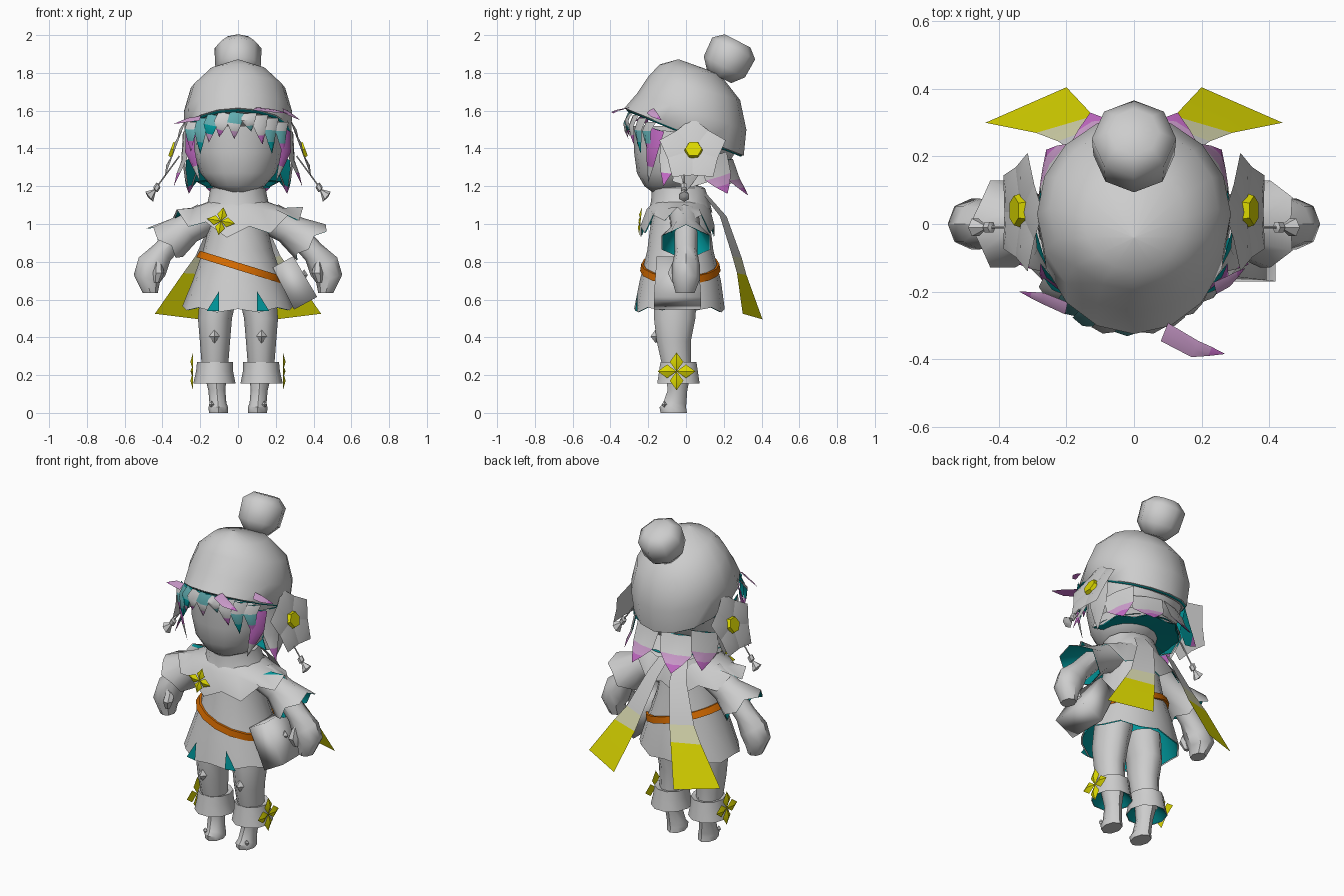
import bpy, bmesh, math
from mathutils import Vector as V

if "Cube" in bpy.data.objects:
    bpy.data.objects.remove(bpy.data.objects["Cube"])

def mat(name, r, g, b):
    m = bpy.data.materials.new(name)
    m.diffuse_color = (r, g, b, 1)
    m.use_nodes = True
    m.node_tree.nodes["Principled BSDF"].inputs["Base Color"].default_value = m.diffuse_color
    return m
GREY, TEAL, SOFT, YELLOW, PALE, PINK, LILAC, ORANGE = [
    mat("light_grey", .61, .61, .61), mat("teal", .0, .31, .33), mat("soft_teal", .12, .42, .44),
    mat("yellow", .71, .68, .0), mat("pale_yellow", .68, .68, .42), mat("violet_pink", .53, .14, .54),
    mat("pale_lilac", .6, .33, .6), mat("orange", .68, .15, .0)]

def build(name, verts, faces, mats, angle=45):
    """Mesh object; mats gives one material per face."""
    me = bpy.data.meshes.new(name)
    me.from_pydata([tuple(v) for v in verts], [], faces)
    used = list(dict.fromkeys(mats))
    for m in used:
        me.materials.append(m)
    for p, m in zip(me.polygons, mats):
        p.material_index = used.index(m)
    bm = bmesh.new()
    bm.from_mesh(me)
    bmesh.ops.remove_doubles(bm, verts=bm.verts, dist=1e-5)
    bmesh.ops.recalc_face_normals(bm, faces=bm.faces)
    bm.to_mesh(me)
    bm.free()
    ob = bpy.data.objects.new(name, me)
    bpy.context.collection.objects.link(ob)
    bpy.ops.object.select_all(action='DESELECT')
    ob.select_set(True)
    bpy.context.view_layer.objects.active = ob
    bpy.ops.object.shade_smooth_by_angle(angle=math.radians(angle))
    return ob

def loft(name, rings, n=12, bands=None, caps=True, zig=0, arc=(0, 360), lining=None, angle=45):
    """Rings: x, y, z, radius u, radius v, roll about y, tilt about x, saddle lift."""
    full = arc[1] - arc[0] == 360
    cols = n if full else n + 1
    vs, fs, ms = [], [], []
    for i, r in enumerate(rings):
        x, y, z, ru, rv, a, t, k = tuple(r) + (0,) * (8 - len(r))
        u, v = V((math.cos(a), 0, math.sin(a))), V((0, math.cos(t), math.sin(t)))
        down = V((math.sin(a), 0, -math.cos(a)))
        for j in range(cols):
            w = math.radians(arc[0] + (arc[1] - arc[0]) * j / n)
            p = V((x, y, z)) + u * ru * math.cos(w) + v * rv * math.sin(w)
            p.z += k * math.cos(w) ** 2
            if zig and i == len(rings) - 1 and j % 2:
                p += down * zig
            vs.append(p)
    for i in range(len(rings) - 1):
        for j in range(n):
            q = (j + 1) % cols
            fs.append((i * cols + j, i * cols + q, (i + 1) * cols + q, (i + 1) * cols + j))
            ms.append(bands[i] if bands else GREY)
    if caps and full:
        fs += [tuple(range(cols)), tuple(range((len(rings) - 1) * cols, len(rings) * cols))]
        ms += [bands[0] if bands else GREY, bands[-1] if bands else GREY]
    if lining:
        inner = [r[:3] + (r[3] * .97, r[4] * .97) + r[5:] for r in rings]
        loft(name + "_lining", inner, n, [lining] * len(rings), False, zig, arc)
    return build(name, vs, fs, ms, angle)

def flower(name, c, u, v, n, count, r, w, h, m, start=90, wide=.55):
    """Ring of folded diamond petals."""
    c, u, v, n = V(c), V(u).normalized(), V(v).normalized(), V(n).normalized()
    vs, fs = [], []
    for i in range(count):
        t = math.radians(start + 360 * i / count)
        d, s = u * math.cos(t) + v * math.sin(t), v * math.cos(t) - u * math.sin(t)
        b = len(vs)
        vs += [c, c + d * r * wide + s * w, c + d * r, c + d * r * wide - s * w, c + d * r * wide + n * h]
        fs += [(b + e, b + (e + 1) % 4, b + 4) for e in range(4)] + [(b, b + 3, b + 2, b + 1)]
    build(name, vs, fs, [m] * len(fs), 35)

def lock(name, root, mid, tip, w, out, mats, ridge=.012, back=TEAL):
    """Pointed hair lock with a raised centre, a lined back and a coloured tip."""
    root, mid, tip, out = V(root), V(mid), V(tip), V(out).normalized()
    side = (tip - root).cross(out).normalized()
    vs = []
    for p, k in ((root, 1), (mid, .9), (mid.lerp(tip, .5), .5)):
        vs += [p - side * w * k, p + out * ridge, p + side * w * k]
    vs.append(tip)
    fs = [(0, 1, 4, 3), (1, 2, 5, 4), (3, 4, 7, 6), (4, 5, 8, 7), (6, 7, 9), (7, 8, 9), (0, 3, 5, 2), (3, 6, 8, 5), (6, 9, 8)]
    build(name, vs, fs, [mats[i // 2] for i in range(6)] + [back, back, mats[2]], 50)

def gem(name, c, r, h, m=GREY):
    x, y, z = c
    loft(name, [(x, y, z - h, .001, .001), (x, y, z, r, r), (x, y, z + h, .001, .001)], 4, [m] * 2, angle=20)

# Head, cap and bun
loft("head", [(0, -.11, 1.17, .07, .07), (0, -.08, 1.2, .14, .14), (0, -.06, 1.27, .2, .2),
              (0, -.04, 1.38, .235, .235), (0, -.03, 1.52, .24, .25)], 16)
loft("cap", [(0, -.01, 1.48, .275, .31, 0, -.38), (0, -.01, 1.488, .282, .34, 0, -.38), (0, .03, 1.595, .287, .305, 0, -.32),
             (0, .045, 1.72, .25, .25, 0, -.26), (0, .02, 1.82, .15, .16, 0, -.16), (0, -.04, 1.872, .001, .001)], 16, angle=60)
loft("cap_lining", [(0, -.01, 1.476, .272, .32, 0, -.38), (0, -.01, 1.484, .28, .335, 0, -.38)], 16, [TEAL], False)
loft("bun", [(0, .23 + .45 * d, 1.885 + .89 * d, r, r * 1.02, 0, -.47) for d, r in
             ((-.12, .07), (-.06, .12), (.05, .125), (.095, .075))], 8, angle=60)

# Back hair with a coloured underside
loft("back_hair", [(0, .0, 1.46, .265, .29), (0, 0, 1.36, .255, .25), (0, -.01, 1.29, .22, .215), (0, 0, 1.225, .25, .275)],
     10, None, False, .03, (-15, 195), TEAL)
loft("hair_underside", [(0, 0, 1.222, .245, .27), (0, -.03, 1.245, .1, .1)], 10, [TEAL], False, 0, (-15, 195))

# Fringe: root x, tip x, tip z, colours from root to tip
for i, (a, b, z, ms) in enumerate((
        (-.235, -.25, 1.38, (GREY, SOFT, PINK)), (-.18, -.2, 1.37, (SOFT, SOFT, TEAL)),
        (-.12, -.155, 1.43, (SOFT, TEAL, LILAC)), (-.06, -.1, 1.46, (GREY, GREY, PINK)),
        (0, -.02, 1.45, (SOFT, GREY, LILAC)), (.06, .07, 1.49, (GREY, GREY, SOFT)),
        (.12, .13, 1.42, (GREY, GREY, PINK)), (.18, .18, 1.37, (GREY, SOFT, TEAL)), (.235, .24, 1.36, (GREY, SOFT, PINK)))):
    y = -.295 + 2 * a * a
    lock(f"fringe_{i}", (a, y, 1.59 - .9 * a * a), ((a + b) / 2 - .01, y - .025, 1.6 * .55 + z * .45), (b, y - .01, z), .042,
         (a, -.3, 0), ms)
for s in (-1, 1):
    # Side locks framing the face
    lock("cheek_lock", (s * .25, -.15, 1.5), (s * .255, -.18, 1.39), (s * .2, -.2, 1.22), .045, (s, -.8, 0), (PINK, PINK, GREY))
    lock("side_lock", (s * .275, -.07, 1.49), (s * .285, -.09, 1.34), (s * .34, -.12, 1.2), .06, (s, -.3, 0), (GREY, GREY, PINK))
    lock("ear_lock", (s * .275, .03, 1.47), (s * .28, .03, 1.32), (s * .26, .0, 1.17), .08, (s, 0, 0), (GREY,) * 3)
    lock("back_lock", (s * .23, .14, 1.36), (s * .24, .17, 1.25), (s * .26, .22, 1.16), .09, (s, .6, 0), (GREY, LILAC, PINK))
    lock("nape_lock", (s * .1, .215, 1.34), (s * .11, .255, 1.235), (s * .13, .33, 1.15), .1, (s * .35, 1, 0), (GREY, LILAC, PINK))
# Loose tufts
lock("right_tuft", (.09, -.32, 1.61), (.18, -.37, 1.6), (.27, -.385, 1.585), .03, (0, -.3, 1), (LILAC, LILAC, PINK), .004, PINK)
lock("left_tuft", (-.2, -.25, 1.56), (-.27, -.22, 1.55), (-.34, -.2, 1.53), .022, (-.3, -.5, .8), (LILAC, LILAC, PINK), .004, PINK)
lock("lower_tuft", (.24, -.19, 1.6), (.28, -.17, 1.58), (.33, -.13, 1.55), .022, (.4, -.5, .8), (LILAC, LILAC, PINK), .004, PINK)

# Cowl, cape, coat
loft("cowl", [(0, -.03, 1.06, .2, .17), (0, -.03, 1.12, .16, .155), (0, -.04, 1.19, .145, .14), (0, -.04, 1.2, .125, .12),
              (0, -.04, 1.15, .1, .1)], 12, None, False)
loft("neck", [(0, -.03, 1.1, .08, .08), (0, -.05, 1.22, .08, .08)], 10)
loft("cape", [(0, -.03, 1.12, .15, .14), (0, -.04, 1.08, .25, .17, 0, 0, .005), (0, -.045, .985, .345, .2, 0, 0, .105)],
     18, None, False, .06, lining=TEAL)
loft("coat", [(0, -.03, 1.12, .13, .13), (0, -.03, .98, .155, .16), (0, -.03, .86, .185, .175),
              (0, -.03, .7, .24, .215), (0, -.035, .55, .295, .24, 0, 0, .015)], 16, None, False, .02, lining=TEAL)
for s in (-1, 1):
    build("coat_slit", [(s * .1, -.269, .54), (s * .165, -.256, .54), (s * .1, -.256, .645)], [(0, 1, 2)], [TEAL])

# Slanted belt and pouch
dx, dz = .006, .018
loft("belt", [(.02 - dx, -.03, .77 - dz, .225, .195, -.3), (.02 - dx, -.03, .77 - dz, .246, .213, -.3),
              (.02 + dx, -.03, .77 + dz, .238, .207, -.3), (.02 + dx, -.03, .77 + dz, .22, .195, -.3)], 16, [ORANGE] * 3, False)
box = [V((x * .07 * k, y * .125 * k, z * .125)) for z, k in ((-1, 1), (1, .88)) for x, y in ((-1, -1), (1, -1), (1, 1), (-1, 1))]
pouch = build("pouch", box, [(0, 1, 2, 3), (4, 5, 6, 7)] + [(i, (i + 1) % 4, 4 + (i + 1) % 4, 4 + i) for i in range(4)], [GREY] * 6, 100)
pouch.location, pouch.rotation_euler = (.298, -.045, .69), (0, -.5, 0)
gem("pouch_clasp", (.35, -.05, .73), .02, .028)

for s in (-1, 1):
    q = s * math.pi / 4
    # Arm, sleeve, hand
    loft("sleeve", [(s * .15, -.01, 1.04, .09, .08, q), (s * .28, 0, .97, .088, .08, q), (s * .378, 0, .912, .122, .135, q)],
         10, None, False, .03, lining=TEAL)
    loft("arm", [(s * .3, 0, .96, .06, .06, q), (s * .4, 0, .85, .06, .06, q), (s * .455, 0, .775, .085, .075, s * .6),
                 (s * .483, 0, .71, .072, .075, s * .3), (s * .465, -.005, .635, .04, .05, 0)], 8)
    loft("thumb", [(s * .42, -.04, .8, .03, .03, q), (s * .42, -.07, .74, .03, .03), (s * .43, -.06, .69, .015, .015)], 6)
    # Leg, boot cuff, foot
    loft("leg", [(s * .1, -.055, .64, .1, .12), (s * .122, -.06, .5, .09, .115), (s * .122, -.065, .38, .08, .095),
                 (s * .122, -.05, .25, .07, .08)], 10)
    loft("boot_cuff", [(s * .122, -.04, .262, .065, .07), (s * .122, -.04, .27, .095, .1), (s * .124, -.04, .22, .098, .108),
                       (s * .125, -.04, .155, .112, .118)], 10, None, False)
    loft("boot_lining", [(s * .125, -.04, .157, .109, .115), (s * .122, -.04, .2, .06, .065)], 10, [TEAL], False)
    loft("foot", [(s * .122, -.04, .24, .065, .07), (s * .112, -.045, .12, .045, .052), (s * .106, -.06, .05, .045, .062),
                  (s * .104, -.07, .03, .052, .07), (s * .104, -.065, 0, .05, .07)], 8)
    gem("knee_gem", (s * .125, -.16, .405), .028, .036)
    gem("shoe_gem", (s * .14, -.115, .045), .014, .018)
    flower("boot_flower", (s * .238, -.05, .22), (0, 1, 0), (0, 0, 1), (s, 0, 0), 4, .1, .036, .014, YELLOW, wide=.5)
    # Ear flower with a flat six-sided centre
    v, n = V((-s * .35, 0, .94)), V((s * .94, 0, .35))
    flower("ear_flower", (s * .335, .035, 1.39), (0, 1, 0), v, n, 5, .185, .085, .015, GREY, 90, .6)
    disc = [V((s * .335, .04, 1.39)) + n * h + (V((0, math.cos(k * math.pi / 3), 0)) + v * math.sin(k * math.pi / 3)) * r
            for h, r in ((0, .05), (.022, .044)) for k in range(6)]
    build("flower_centre", disc, [tuple(range(6, 12))] + [(k, (k + 1) % 6, 6 + (k + 1) % 6, 6 + k) for k in range(6)], [YELLOW] * 7)
    # Tassel
    t = s * .9
    loft("tassel", [(s * .31, -.01, 1.36, .004, .004, t), (s * .42, -.01, 1.21, .004, .004, t), (s * .422, -.01, 1.205, .018, .018, t),
                    (s * .437, -.01, 1.182, .018, .018, t), (s * .44, -.01, 1.178, .007, .007, t),
                    (s * .47, -.01, 1.145, .034, .03, t), (s * .475, -.01, 1.14, .005, .005, t)], 6)
    # Trailing ribbon, coloured at the end
    rows = ((.01, .1, 1.17, .07, .08, 1.17), (.04, .215, 1.04, .13, .18, 1.04), (.095, .295, .82, .225, .245, .83),
            (.12, .32, .73, .29, .27, .74), (.2, .405, .495, .44, .3, .525))
    vs = [(s * p[i], p[i + 1], p[i + 2]) for p in rows for i in (0, 3)]
    build("ribbon", vs, [(2 * i, 2 * i + 1, 2 * i + 3, 2 * i + 2) for i in range(4)], [GREY, GREY, PALE, YELLOW])

# Chest brooch
flower("brooch", (-.09, -.24, 1.015), (1, 0, 0), (0, .1, 1), (0, -1, .1), 4, .075, .026, .012, YELLOW, 80, .45)
